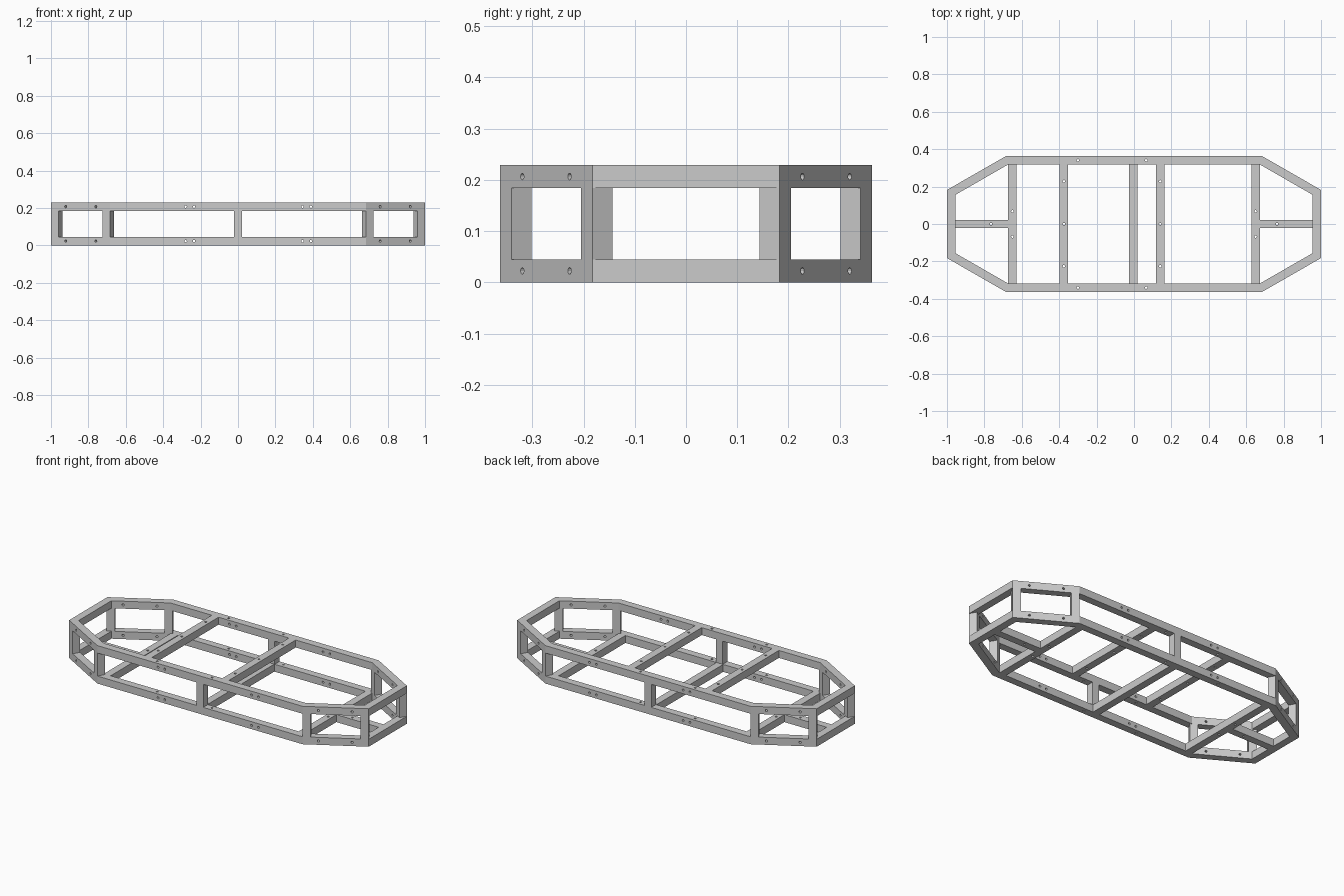
import bpy, bmesh, math
from mathutils import Vector, Matrix

if "Cube" in bpy.data.objects:
    bpy.data.objects.remove(bpy.data.objects["Cube"])

T, H = 0.045, 0.229          # tube size, overall height
L, W = 1.0, 0.363            # half length, half width
CX, CY = 0.685, 0.182        # corner positions of the octagon
R = 0.0065                   # bolt hole radius
LOW, TOP = T / 2, H - T / 2  # tube centre heights


def finish(name, bm):
    bmesh.ops.recalc_face_normals(bm, faces=bm.faces)
    me = bpy.data.meshes.new(name)
    bm.to_mesh(me)
    bm.free()
    ob = bpy.data.objects.new(name, me)
    bpy.context.collection.objects.link(ob)
    return ob


def box(name, center, size, angle=0):
    bm = bmesh.new()
    m = Matrix.Translation(center) @ Matrix.Rotation(angle, 4, 'Z') @ Matrix.Diagonal((*size, 1))
    bmesh.ops.create_cube(bm, size=1, matrix=m)
    return finish(name, bm)


def drill(ob, holes):
    """Cut bolt holes given as (centre, direction)."""
    bm = bmesh.new()
    for c, d in holes:
        rot = Vector(d).to_track_quat('Z', 'Y').to_matrix().to_4x4()
        bmesh.ops.create_cone(bm, cap_ends=True, segments=12, radius1=R, radius2=R,
                              depth=T * 1.6, matrix=Matrix.Translation(c) @ rot)
    cutter = finish("hole_cutter", bm)
    cutter.hide_render = True
    mod = ob.modifiers.new("holes", 'BOOLEAN')
    mod.operation, mod.solver, mod.object = 'DIFFERENCE', 'EXACT', cutter
    bpy.context.view_layer.objects.active = ob
    bpy.ops.object.modifier_apply(modifier=mod.name)
    bpy.data.objects.remove(cutter)


# Octagon corners and the mitred inner outline
quad = [(L, CY), (CX, W)]
outer = quad + [(-x, y) for x, y in quad[::-1]]
outer = [Vector(p) for p in outer + [(-x, -y) for x, y in outer]]


def inset(i):
    p, a, b = outer[i], outer[i - 1], outer[(i + 1) % 8]
    d1, d2 = (p - a).normalized(), (b - p).normalized()
    n1, n2 = Vector((-d1.y, d1.x)), Vector((-d2.y, d2.x))
    return p + (n1 + n2) * T / (1 + n1.dot(n2))


inner = [inset(i) for i in range(8)]
diag = Vector((L - CX, W - CY)).normalized()
norm = Vector((diag.y, diag.x))

# Upper and lower octagonal rings
for name, z in (("lower_ring", LOW), ("upper_ring", TOP)):
    bm = bmesh.new()
    o = [bm.verts.new((*p, z - T / 2)) for p in outer]
    n = [bm.verts.new((*p, z - T / 2)) for p in inner]
    faces = [bm.faces.new((o[i], o[(i + 1) % 8], n[(i + 1) % 8], n[i])) for i in range(8)]
    ext = bmesh.ops.extrude_face_region(bm, geom=faces, use_keep_orig=True)
    bmesh.ops.translate(bm, vec=(0, 0, T),
                        verts=[v for v in ext["geom"] if isinstance(v, bmesh.types.BMVert)])
    ring = finish(name, bm)
    holes = []
    for sy in (-1, 1):
        holes += [((x, sy * (W - T / 2), z), (0, 1, 0)) for x in (-0.28, -0.235, 0.345, 0.39)]
        holes += [((x, sy * (W - T / 2), z), (0, 0, 1)) for x in (-0.30, 0.065)]
        for sx in (-1, 1):
            for t in (0.24, 0.75):
                p = Vector((CX + (L - CX) * t, W + (CY - W) * t)) - norm * T / 2
                holes.append(((sx * p.x, sy * p.y, z), (sx * norm.x, sy * norm.y, 0)))
    drill(ring, holes)

# Upright posts: square to each diagonal side, plus one mid post per long side
PH = H - 2 * T
for sy in (-1, 1):
    box("middle_post", (0, sy * (W - T / 2), H / 2), (T, T, PH))
    for sx in (-1, 1):
        run = Vector((diag.x, -diag.y))
        for name, p in (("side_post", Vector((CX, W)) + run * T / 2),
                        ("end_post", Vector((L, CY)) - run * T / 2)):
            c = p - norm * T / 2
            ang = -sx * sy * math.atan2(diag.y, diag.x)
            box(name, (sx * c.x, sy * c.y, H / 2), (T, T, PH), ang)

# Cross beams: x, height, hole offsets
for name, x, z, ys in (("upper_cross_beam", -0.375, TOP, (-0.226, 0, 0.228)),
                       ("upper_cross_beam", 0.14, TOP, (-0.226, 0, 0.228)),
                       ("lower_end_beam", -0.65, LOW, (-0.068, 0.068)),
                       ("lower_end_beam", 0.65, LOW, (-0.068, 0.068)),
                       ("lower_middle_beam", -0.003, LOW, ())):
    beam = box(name, (x, 0, z), (T, 2 * (W - T), T))
    if ys:
        drill(beam, [((x, y, z), (0, 0, 1)) for y in ys])

# Short lengthwise beams at both ends
x0, x1 = 0.65 + T / 2, L - T
for s in (-1, 1):
    beam = box("lower_spine_beam", (s * (x0 + x1) / 2, 0, LOW), (x1 - x0, T, T))
    drill(beam, [((s * 0.765, 0, LOW), (0, 0, 1))])
